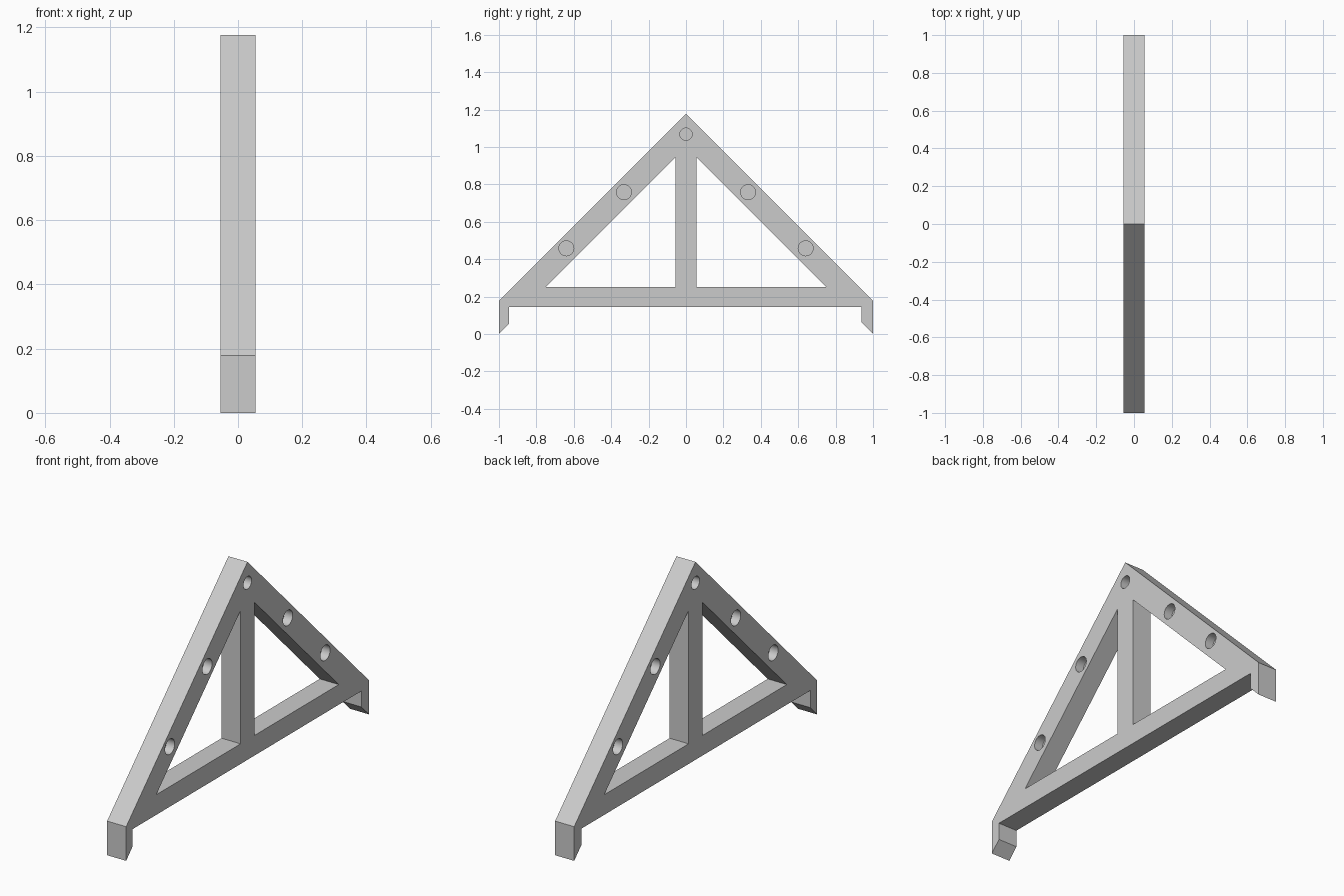
import bpy
import bmesh
from math import pi, radians
from mathutils import Matrix

cube = bpy.data.objects.get("Cube")
if cube:
    bpy.data.objects.remove(cube, do_unlink=True)

HALF = 0.055        # half thickness of the truss
HOLE_DEPTH = 0.047  # blind bolt holes on both sides

grey = bpy.data.materials.new("plain grey")
grey.use_nodes = True
colour = (0.6, 0.6, 0.6, 1)
grey.diffuse_color = colour
grey.node_tree.nodes["Principled BSDF"].inputs["Base Color"].default_value = colour


def add_prism(bm, profile, half):
    """Extrude a (y, z) outline along x, centred on x = 0."""
    face = bm.faces.new([bm.verts.new((-half, y, z)) for y, z in profile])
    moved = bmesh.ops.extrude_face_region(bm, geom=[face])["geom"]
    verts = [v for v in moved if isinstance(v, bmesh.types.BMVert)]
    bmesh.ops.translate(bm, verts=verts, vec=(2 * half, 0, 0))


def add_hole(bm, y, z, radius, side):
    """Cylinder cutting a blind hole into one side face."""
    reach = 0.02
    x = side * (HALF - HOLE_DEPTH / 2 + reach / 2)
    place = Matrix.Translation((x, y, z)) @ Matrix.Rotation(pi / 2, 4, "Y")
    bmesh.ops.create_cone(bm, cap_ends=True, segments=32, radius1=radius,
                          radius2=radius, depth=HOLE_DEPTH + reach, matrix=place)


def make_object(name, bm):
    bmesh.ops.recalc_face_normals(bm, faces=bm.faces[:])
    mesh = bpy.data.meshes.new(name)
    bm.to_mesh(mesh)
    bm.free()
    mesh.materials.append(grey)
    obj = bpy.data.objects.new(name, mesh)
    bpy.context.collection.objects.link(obj)
    return obj


# Outer outline: roof slopes, tie beam and pointed eave feet
bm = bmesh.new()
add_prism(bm, [(0, 1.177), (-1, 0.178), (-1, 0), (-0.947, 0.055), (-0.947, 0.145),
               (0.938, 0.145), (0.938, 0.062), (1, 0), (1, 0.178)], HALF)
frame = make_object("truss_frame", bm)

# Openings beside the king post, and bolt holes
bm = bmesh.new()
for side in (-1, 1):
    add_prism(bm, [(side * 0.057, 0.25), (side * 0.752, 0.25), (side * 0.057, 0.945)], HALF * 2)
    add_hole(bm, 0, 1.068, 0.033, side)
    for y, z in ((0.332, 0.758), (0.64, 0.458)):
        for mirror in (-1, 1):
            add_hole(bm, mirror * y, z, 0.04, side)
cutter = make_object("opening_cutter", bm)
cutter.hide_render = True

# Cut, bake the result and drop the helper
cut = frame.modifiers.new("openings", "BOOLEAN")
cut.operation = "DIFFERENCE"
cut.solver = "EXACT"
cut.object = cutter
bpy.context.view_layer.update()
baked = bpy.data.meshes.new_from_object(
    frame.evaluated_get(bpy.context.evaluated_depsgraph_get()))
frame.modifiers.clear()
frame.data = baked
bpy.data.objects.remove(cutter, do_unlink=True)

# Smooth hole walls, crisp timber edges
baked.shade_smooth()
baked.set_sharp_from_angle(angle=radians(30))
